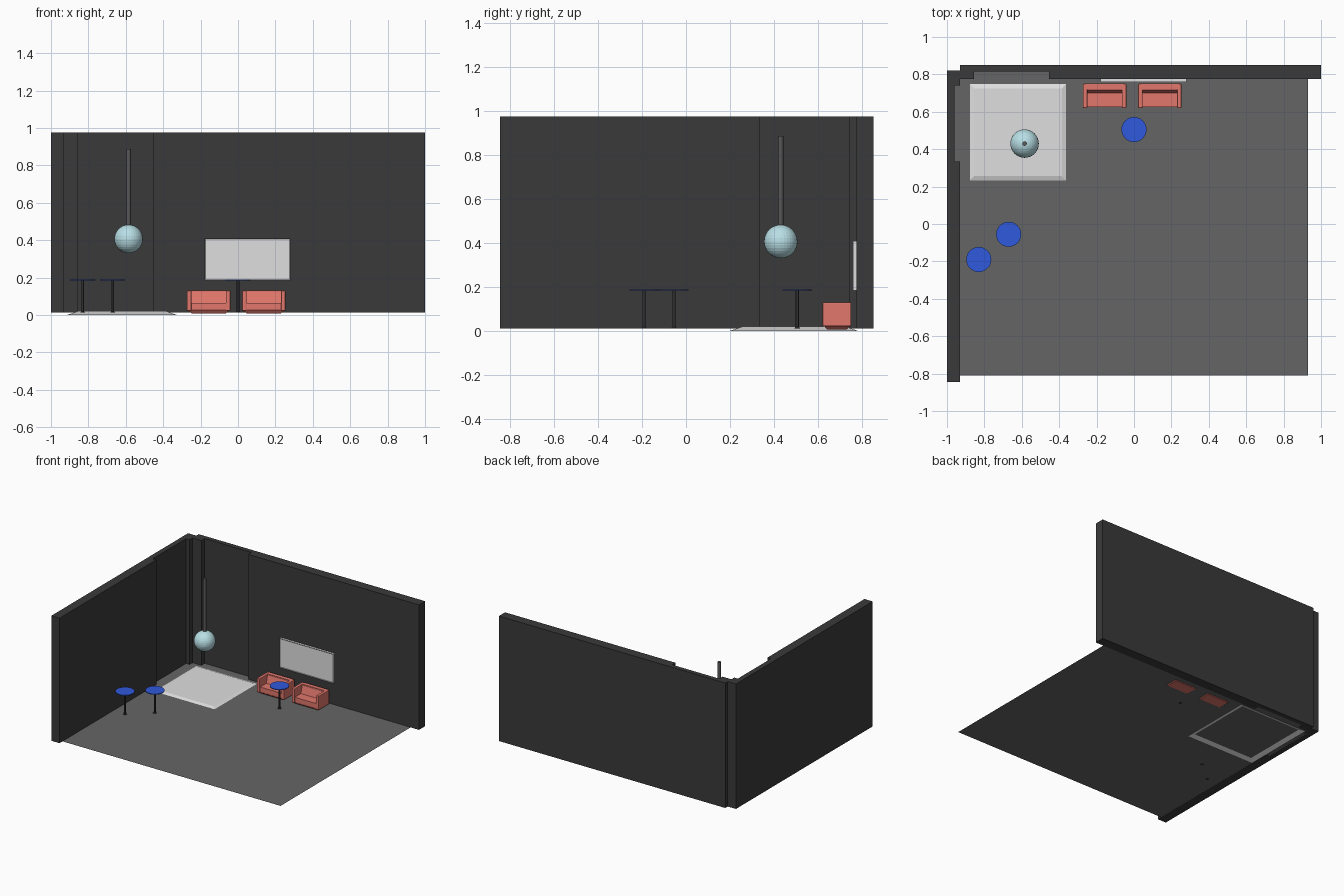
import bpy, bmesh, math
from mathutils import Vector

cube = bpy.data.objects.get("Cube")
if cube:
    bpy.data.objects.remove(cube, do_unlink=True)


def material(name, r, g, b):
    m = bpy.data.materials.new(name)
    m.use_nodes = True
    m.diffuse_color = (r, g, b, 1)
    m.node_tree.nodes["Principled BSDF"].inputs["Base Color"].default_value = (r, g, b, 1)
    return m


WALL = material("charcoal wall", 0.042, 0.042, 0.042)
FLOOR = material("grey floor", 0.13, 0.13, 0.13)
WHITE = material("soft white", 0.74, 0.74, 0.74)
CORAL = material("coral fabric", 0.75, 0.185, 0.15)
BLUE = material("blue tabletop", 0.03, 0.1, 0.72)
BLACK = material("dark metal", 0.03, 0.03, 0.03)
GLASS = material("pale aqua glass", 0.48, 0.74, 0.79)
ROD = material("grey metal", 0.1, 0.1, 0.1)


def finish(bm, name, mat):
    bmesh.ops.recalc_face_normals(bm, faces=bm.faces)
    mesh = bpy.data.meshes.new(name)
    bm.to_mesh(mesh)
    bm.free()
    mesh.materials.append(mat)
    ob = bpy.data.objects.new(name, mesh)
    bpy.context.scene.collection.objects.link(ob)
    return ob


def extrude(bm, points, vector):
    """Add a closed prism made by sweeping a flat outline."""
    face = bm.faces.new([bm.verts.new(p) for p in points])
    new = bmesh.ops.extrude_face_region(bm, geom=[face], use_keep_orig=True)["geom"]
    bmesh.ops.translate(bm, vec=Vector(vector),
                        verts=[v for v in new if isinstance(v, bmesh.types.BMVert)])


def add_box(bm, x, y, z):
    extrude(bm, [(x[0], y[0], z[0]), (x[1], y[0], z[0]), (x[1], y[1], z[0]), (x[0], y[1], z[0])],
            (0, 0, z[1] - z[0]))


def frustum(bm, cx, cy, low, high, z0, z1, bottom=True):
    """Four-sided taper; low and high are half sizes in x and y."""
    rings = []
    for (hx, hy), z in ((low, z0), (high, z1)):
        rings.append([bm.verts.new((cx + sx * hx, cy + sy * hy, z))
                      for sx, sy in ((-1, -1), (1, -1), (1, 1), (-1, 1))])
    a, b = rings
    for i in range(4):
        j = (i + 1) % 4
        bm.faces.new((a[i], a[j], b[j], b[i]))
    bm.faces.new(b)
    if bottom:
        bm.faces.new(a[::-1])


def cylinder(name, mat, x, y, z0, z1, r0, r1, sides=32):
    bm = bmesh.new()
    bmesh.ops.create_cone(bm, cap_ends=True, segments=sides, radius1=r0, radius2=r1, depth=z1 - z0)
    bmesh.ops.translate(bm, vec=(x, y, (z0 + z1) / 2), verts=bm.verts)
    return finish(bm, name, mat)


BASE, TOP = 0.012, 0.975

# Walls, each with a shallow full-height recess near the corner
back = [(-0.93, 0.85), (-0.93, 0.775), (-0.855, 0.775), (-0.855, 0.815),
        (-0.455, 0.815), (-0.455, 0.775), (1, 0.775), (1, 0.85)]
side = [(-1, -0.845), (-0.93, -0.845), (-0.93, 0.335), (-0.96, 0.335),
        (-0.96, 0.74), (-0.93, 0.74), (-0.93, 0.82), (-1, 0.82)]
for name, outline in (("back_wall", back), ("right_wall", side)):
    bm = bmesh.new()
    extrude(bm, [(x, y, BASE) for x, y in outline], (0, 0, TOP - BASE))
    finish(bm, name, WALL)

# Floor sheet
bm = bmesh.new()
bm.faces.new([bm.verts.new((x, y, BASE + 0.001))
              for x, y in ((-0.965, -0.81), (0.93, -0.81), (0.93, 0.82), (-0.965, 0.82))])
finish(bm, "floor", FLOOR)

# Sloped platform, open underneath
bm = bmesh.new()
frustum(bm, -0.62, 0.49, (0.295, 0.295), (0.234, 0.234), 0, 0.021, bottom=False)
finish(bm, "platform", WHITE)

# Hanging globe lamp
bm = bmesh.new()
bmesh.ops.create_uvsphere(bm, u_segments=32, v_segments=16, radius=0.076)
bmesh.ops.translate(bm, vec=(-0.585, 0.43, 0.407), verts=bm.verts)
finish(bm, "lamp_globe", GLASS)
cylinder("lamp_rod", ROD, -0.585, 0.43, 0.475, 0.887, 0.012, 0.012, 16)

# Wall screen with a thin rim
bm = bmesh.new()
add_box(bm, (-0.178, 0.28), (0.758, 0.775), (0.185, 0.41))
bm.normal_update()
bmesh.ops.recalc_face_normals(bm, faces=bm.faces)
front = min(bm.faces, key=lambda f: f.calc_center_median().y)
bmesh.ops.inset_region(bm, faces=[front], thickness=0.006, depth=-0.003)
finish(bm, "wall_screen", WHITE)

# Round tables
for i, (x, y) in enumerate(((0, 0.505), (-0.67, -0.055), (-0.83, -0.19)), 1):
    cylinder(f"table_top_{i}", BLUE, x, y, 0.184, 0.19, 0.067, 0.067)
    cylinder(f"table_leg_{i}", BLACK, x, y, BASE, 0.184, 0.007, 0.007, 16)
    cylinder(f"table_foot_{i}", BLACK, x, y, BASE, 0.018, 0.014, 0.009, 16)

# Armchairs: plinth, seat, two arms and a leaning back
for i, cx in enumerate((-0.157, 0.138), 1):
    bm = bmesh.new()
    frustum(bm, cx, 0.685, (0.09, 0.045), (0.112, 0.06), 0.008, 0.026)
    add_box(bm, (cx - 0.094, cx + 0.094), (0.626, 0.72), (0.024, 0.065))
    extrude(bm, [(cx - 0.094, 0.699, 0.06), (cx - 0.094, 0.716, 0.124),
                 (cx - 0.094, 0.748, 0.124), (cx - 0.094, 0.748, 0.024),
                 (cx - 0.094, 0.699, 0.024)], (0.188, 0, 0))
    finish(bm, f"armchair_body_{i}", CORAL)
    for s, label in ((-1, "right"), (1, "left")):
        bm = bmesh.new()
        x0, x1 = sorted((cx + s * 0.092, cx + s * 0.116))
        add_box(bm, (x0, x1), (0.62, 0.75), (0.022, 0.131))
        ob = finish(bm, f"armchair_{label}_arm_{i}", CORAL)
        bev = ob.modifiers.new("soft_edges", "BEVEL")
        bev.width = 0.005
        bev.segments = 2
    bm = bmesh.new()
    add_box(bm, (cx - 0.1, cx + 0.1), (0.718, 0.75), (0.022, 0.131))
    finish(bm, f"armchair_back_{i}", CORAL)
